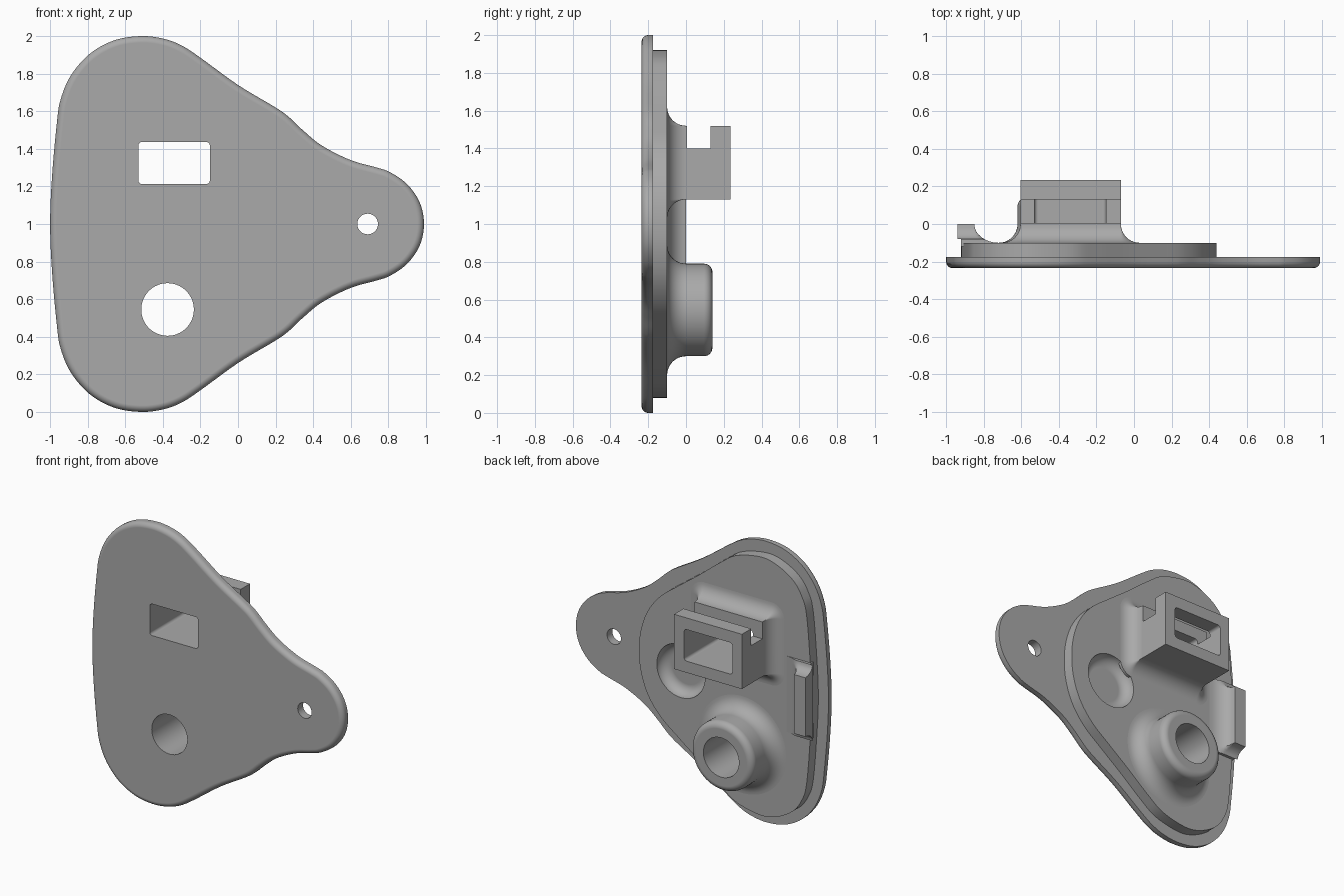
import bpy, bmesh
from math import sin, cos, pi
from mathutils import Vector

old = bpy.data.objects.get("Cube")
if old:
    bpy.data.objects.remove(old)

grey = bpy.data.materials.new("plain_grey")
grey.use_nodes = True
COLOUR = (0.40, 0.40, 0.40, 1)
grey.diffuse_color = COLOUR
grey.node_tree.nodes["Principled BSDF"].inputs["Base Color"].default_value = COLOUR


def loft(name, rings):
    """Closed solid through rings of equal point count, capped at both ends."""
    bm = bmesh.new()
    loops = [[bm.verts.new(p) for p in ring] for ring in rings]
    n = len(loops[0])
    for a, b in zip(loops, loops[1:]):
        for i in range(n):
            j = (i + 1) % n
            bm.faces.new((a[i], a[j], b[j], b[i]))
    bm.faces.new(loops[0])
    bm.faces.new(loops[-1])
    bmesh.ops.recalc_face_normals(bm, faces=bm.faces)
    mesh = bpy.data.meshes.new(name)
    bm.to_mesh(mesh)
    bm.free()
    mesh.materials.append(grey)
    obj = bpy.data.objects.new(name, mesh)
    bpy.context.collection.objects.link(obj)
    return obj


def at_y(points, y):
    return [(p[0], y, p[1]) for p in points]


def circle(x, z, r, n=64):
    return [(x + r * cos(2 * pi * i / n), z + r * sin(2 * pi * i / n)) for i in range(n)]


def round_rect(x0, x1, z0, z1, r, n=8):
    pts = []
    corners = [(x1 - r, z1 - r), (x0 + r, z1 - r), (x0 + r, z0 + r), (x1 - r, z0 + r)]
    for k, (cx, cz) in enumerate(corners):
        for i in range(n + 1):
            a = (k + i / n) * pi / 2
            pts.append((cx + r * cos(a), cz + r * sin(a)))
    return pts


def spline_outline(upper, steps=6):
    """Smooth closed outline from its upper half, mirrored about z = 1."""
    pts = upper + [(x, 2 - z) for x, z in reversed(upper[1:-1])]
    p = [Vector(q) for q in pts]
    n, out = len(p), []
    for i in range(n):
        a, b, c, d = p[i - 1], p[i], p[(i + 1) % n], p[(i + 2) % n]
        for s in range(steps):
            t = s / steps
            out.append(0.5 * (2 * b + (c - a) * t + (2 * a - 5 * b + 4 * c - d) * t * t
                              + (3 * b - a - 3 * c + d) * t ** 3))
    return out


def inset(points, d):
    out = []
    for i, p in enumerate(points):
        t = (points[(i + 1) % len(points)] - points[i - 1]).normalized()
        out.append(p + Vector((-t.y, t.x)) * d)
    return out


def cut(obj, *cutters):
    bpy.context.view_layer.objects.active = obj
    for c in cutters:
        m = obj.modifiers.new("cut", 'BOOLEAN')
        m.operation, m.solver, m.object = 'DIFFERENCE', 'EXACT', c
        bpy.ops.object.modifier_apply(modifier=m.name)


# Base plate with a rounded front edge
plate_line = spline_outline([
    (0.99, 1.0), (0.967, 1.115), (0.90, 1.212), (0.81, 1.275), (0.74, 1.30), (0.60, 1.34),
    (0.45, 1.415), (0.35, 1.495), (0.27, 1.57), (0.20, 1.62), (0.0, 1.74), (-0.20, 1.885),
    (-0.30, 1.95), (-0.40, 1.987), (-0.52, 2.0), (-0.66, 1.977), (-0.79, 1.905),
    (-0.89, 1.79), (-0.945, 1.66), (-0.965, 1.53), (-0.99, 1.25), (-1.0, 1.0)])
R = 0.035
rings = []
for i in range(7):
    a = i / 6 * pi / 2
    rings.append(at_y(inset(plate_line, R * (1 - sin(a))), -0.235 + R * (1 - cos(a))))
base_plate = loft("base_plate", rings + [at_y(plate_line, -0.175)])

# Raised pad on the back
pad_line = spline_outline([
    (0.44, 1.0), (0.425, 1.15), (0.37, 1.30), (0.27, 1.43), (0.13, 1.54), (-0.03, 1.66),
    (-0.20, 1.795), (-0.33, 1.88), (-0.52, 1.92), (-0.65, 1.895), (-0.77, 1.825),
    (-0.84, 1.73), (-0.88, 1.60), (-0.91, 1.25), (-0.92, 1.0)])
back_pad = loft("back_pad", [at_y(pad_line, -0.19), at_y(pad_line, -0.10)])

# Flare: fillet of radius 0.1 rising from the pad, as (spread, y) pairs
F = 0.1
flare = [(F, -0.12)] + [(F * (1 - sin(i / 10 * pi / 2)), -F * cos(i / 10 * pi / 2))
                        for i in range(11)]

# Rectangular socket
rings = [at_y(round_rect(-0.605 - s, -0.07 + s, 1.13 - s, 1.52 + s, max(s, 0.001)), y)
         for s, y in flare + [(0, 0.235)]]
box_socket = loft("box_socket", rings)

# Round boss with a rounded rim
BX, BZ, BR, E = -0.375, 0.545, 0.245, 0.045
rim = [(-E * (1 - cos(i / 6 * pi / 2)), 0.14 - E + E * sin(i / 6 * pi / 2)) for i in range(7)]
round_boss = loft("round_boss", [at_y(circle(BX, BZ, BR + s), y) for s, y in flare + rim])

# Edge clip: a lipped profile along z, with flared ends
arc = [(-0.72 - 0.13 * sin(i / 8 * pi / 2), -F * cos(i / 8 * pi / 2)) for i in range(8, -1, -1)]
profile = [(-0.94, 0)] + arc + [(-0.72, -0.12), (-0.92, -0.12), (-0.92, -0.08), (-0.94, -0.08)]
ends = [(0.06 * (1 - sin(i / 6 * pi / 2)), -0.08 * cos(i / 6 * pi / 2)) for i in range(7)]
levels = [(0.79 - s, y) for s, y in ends] + [(1.21 + s, y) for s, y in reversed(ends)]
edge_clip = loft("edge_clip", [[(x, min(y, top), z) for x, y in profile] for z, top in levels])

# Cutters
def prism(name, pts, y0=-0.5, y1=0.5):
    return loft(name, [at_y(pts, y0), at_y(pts, y1)])

socket_hole = prism("socket_hole", round_rect(-0.53, -0.15, 1.212, 1.437, 0.02))
boss_hole = prism("boss_hole", circle(BX, BZ, 0.14))
screw_hole = prism("screw_hole", circle(0.69, 1.0, 0.055, 32))
slot = prism("slot", round_rect(-0.9, 0.3, 1.40, 1.8, 0.001), 0.005, 0.13)
dish = [(0.12 + 0.07 * sin(i / 8 * pi / 2), -0.10 - 0.07 * cos(i / 8 * pi / 2)) for i in range(9)]
recess = loft("recess", [at_y(circle(0.11, 0.94, r), y) for r, y in dish + [(0.19, 0.1)]])

cut(base_plate, socket_hole, boss_hole, screw_hole)
cut(back_pad, socket_hole, boss_hole, recess)
cut(box_socket, socket_hole, slot)
cut(round_boss, boss_hole)
for c in (socket_hole, boss_hole, screw_hole, slot, recess):
    bpy.data.objects.remove(c)

# Smooth shading that keeps sharp edges and flat faces
for obj in (base_plate, back_pad, box_socket, round_boss, edge_clip):
    bpy.ops.object.select_all(action='DESELECT')
    obj.select_set(True)
    bpy.context.view_layer.objects.active = obj
    bpy.ops.object.shade_smooth_by_angle(angle=0.6)
    m = obj.modifiers.new("flat_faces", 'WEIGHTED_NORMAL')
    m.weight, m.keep_sharp = 100, True
